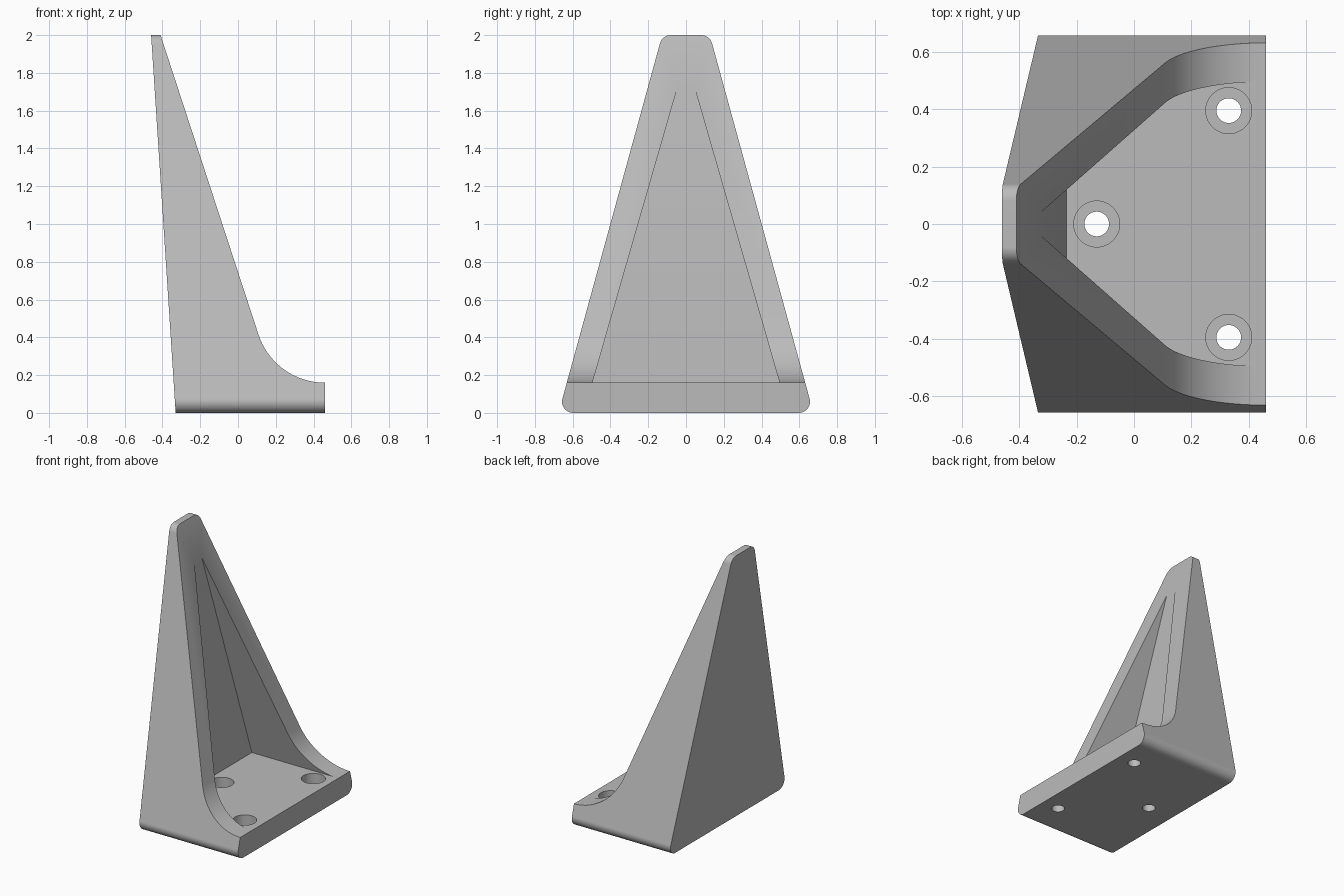
import bpy, bmesh, math
from mathutils import Vector

cube = bpy.data.objects.get("Cube")
if cube:
    bpy.data.objects.remove(cube, do_unlink=True)

grey = bpy.data.materials.new("plain grey")
grey.use_nodes = True
colour = (0.5, 0.5, 0.5, 1)
grey.diffuse_color = colour
grey.node_tree.nodes["Principled BSDF"].inputs["Base Color"].default_value = colour


def finish(name, bm):
    bmesh.ops.recalc_face_normals(bm, faces=bm.faces)
    mesh = bpy.data.meshes.new(name)
    bm.to_mesh(mesh)
    bm.free()
    mesh.materials.append(grey)
    obj = bpy.data.objects.new(name, mesh)
    bpy.context.collection.objects.link(obj)
    return obj


def prism(name, points, direction):
    """Extrude a closed loop of 3D points along a direction."""
    bm = bmesh.new()
    face = bm.faces.new([bm.verts.new(p) for p in points])
    side = bmesh.ops.extrude_face_region(bm, geom=[face])["geom"]
    moved = [v for v in side if isinstance(v, bmesh.types.BMVert)]
    bmesh.ops.translate(bm, verts=moved, vec=direction)
    return finish(name, bm)


def rounded(corners, radius, steps=12):
    """Replace every corner of a convex outline with a circular arc."""
    out = []
    for i, corner in enumerate(corners):
        c = Vector(corner)
        a = (Vector(corners[i - 1]) - c).normalized()
        b = (Vector(corners[(i + 1) % len(corners)]) - c).normalized()
        half = a.angle(b) / 2
        centre = c + (a + b).normalized() * radius / math.sin(half)
        start = c + a * radius / math.tan(half) - centre
        end = c + b * radius / math.tan(half) - centre
        sweep = math.pi - 2 * half
        for k in range(steps + 1):
            t = k / steps
            out.append(centre + (start * math.sin((1 - t) * sweep)
                                 + end * math.sin(t * sweep)) / math.sin(sweep))
    return out


def cylinder(name, x, y, z0, z1, radius):
    bm = bmesh.new()
    bmesh.ops.create_cone(bm, cap_ends=True, segments=48, radius1=radius,
                          radius2=radius, depth=z1 - z0)
    bmesh.ops.translate(bm, verts=bm.verts, vec=(x, y, (z0 + z1) / 2))
    return finish(name, bm)


def combine(body, tool, operation):
    tool.hide_render = True
    mod = body.modifiers.new("cut", 'BOOLEAN')
    mod.operation = operation
    mod.solver = 'EXACT'
    mod.object = tool
    bpy.context.view_layer.objects.active = body
    bpy.ops.object.modifier_apply(modifier=mod.name)
    bpy.data.objects.remove(tool, do_unlink=True)


# Side silhouette: leaning back, sloping front and a concave foot fillet
R, foot, toe = 0.37, 0.16, 0.46
slope = math.atan2(0.52, 1.57)
profile = [(-0.33, 0), (toe, 0)]
for k in range(29):
    a = -math.pi / 2 - k / 28 * (math.pi / 2 - slope)
    profile.append((toe + R * math.cos(a), foot + R + R * math.sin(a)))
profile += [(-0.41, 2), (-0.46, 2)]
bracket = prism("bracket", [(x, -1, z) for x, z in profile], (0, 2, 0))

# Tapered outline with rounded corners
taper = rounded([(-0.675, 0), (0.675, 0), (0.126, 2), (-0.126, 2)], 0.06)
outline = prism("outline", [(-1, y, z) for y, z in taper], (2, 0, 0))
combine(bracket, outline, 'INTERSECT')

# Triangular pocket with a sloped back wall
floor, peak = 0.162, 1.74
pocket = prism("pocket_cutter", [(-0.235, -0.495, floor), (-0.235, 0.495, floor),
                                 (-0.322, 0.04, peak), (-0.322, -0.04, peak)], (1, 0, 0))
combine(bracket, pocket, 'DIFFERENCE')

# Counterbored screw holes
for x, y in ((-0.13, 0), (0.33, 0.395), (0.33, -0.395)):
    combine(bracket, cylinder("hole_cutter", x, y, -0.1, 0.3, 0.043), 'DIFFERENCE')
    combine(bracket, cylinder("counterbore_cutter", x, y, 0.08, 0.3, 0.08), 'DIFFERENCE')

# Smooth the curved areas and keep the flats crisp
bpy.ops.object.select_all(action='DESELECT')
bracket.select_set(True)
bpy.context.view_layer.objects.active = bracket
bpy.ops.object.shade_smooth_by_angle(angle=math.radians(25))
weighted = bracket.modifiers.new("weighted normals", 'WEIGHTED_NORMAL')
weighted.keep_sharp = True
